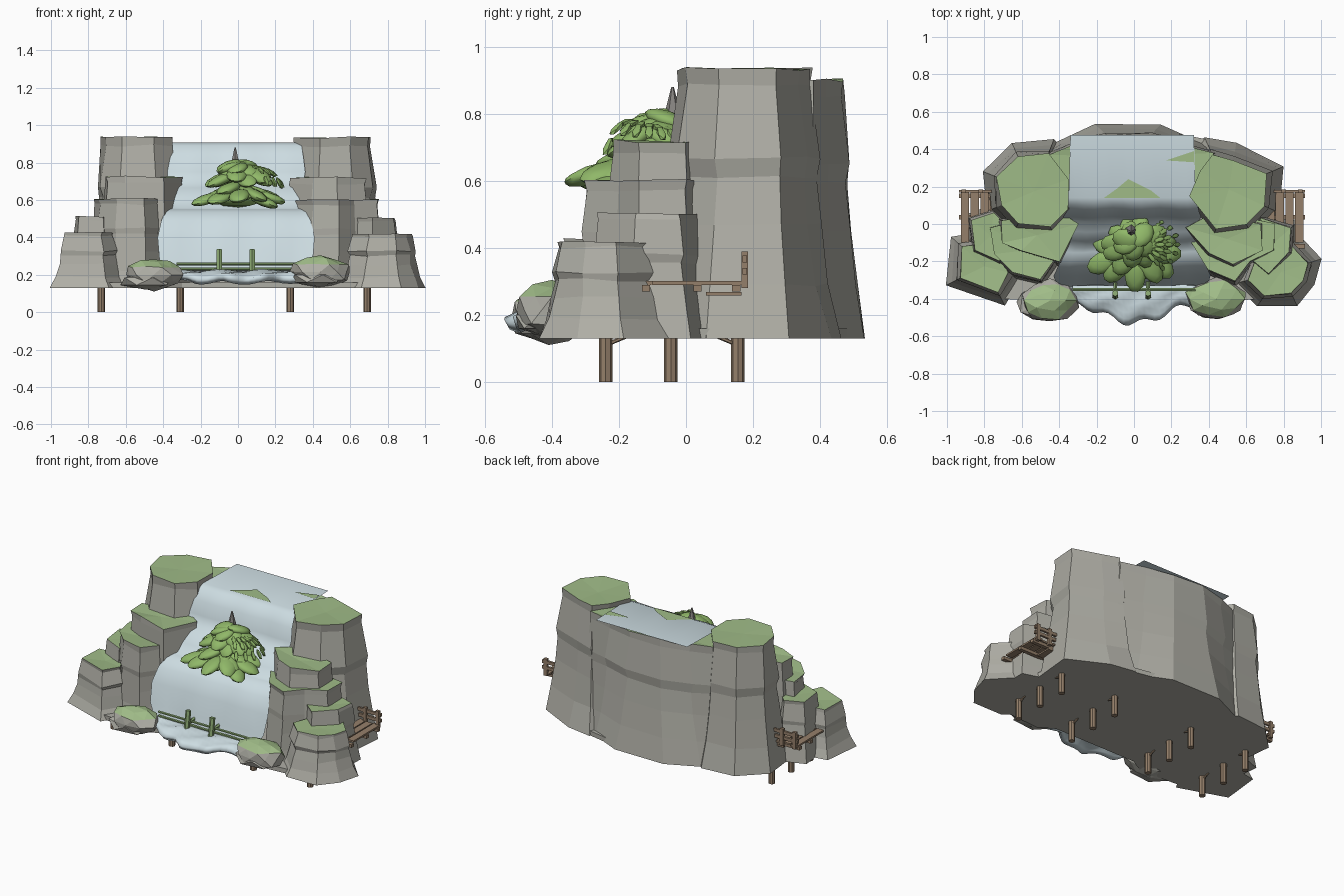
import bpy, bmesh, math, random
from mathutils import Vector, Matrix, Euler

random.seed(4)
cube = bpy.data.objects.get("Cube")
if cube:
    bpy.data.objects.remove(cube)


def material(name, rgb):
    m = bpy.data.materials.new(name)
    m.use_nodes = True
    m.diffuse_color = (*rgb, 1)
    m.node_tree.nodes["Principled BSDF"].inputs["Base Color"].default_value = (*rgb, 1)
    return m


ROCK = material("grey rock", (0.43, 0.425, 0.38))
GRASS = material("grass green", (0.35, 0.50, 0.245))
WATER = material("pale water", (0.61, 0.72, 0.76))
LEAF = material("leaf green", (0.28, 0.48, 0.14))
WOOD = material("brown wood", (0.30, 0.215, 0.145))
MOSS = material("mossy wood", (0.26, 0.40, 0.17))
BARK = material("grey bark", (0.24, 0.23, 0.22))


def finish(name, bm, mats, smooth=None):
    me = bpy.data.meshes.new(name)
    bmesh.ops.recalc_face_normals(bm, faces=bm.faces)
    bm.to_mesh(me)
    bm.free()
    ob = bpy.data.objects.new(name, me)
    bpy.context.collection.objects.link(ob)
    for m in mats:
        me.materials.append(m)
    if smooth:
        bpy.ops.object.select_all(action="DESELECT")
        ob.select_set(True)
        bpy.context.view_layer.objects.active = ob
        bpy.ops.object.shade_smooth_by_angle(angle=math.radians(smooth))
    return ob


def add_box(bm, lo, hi):
    lo, hi = Vector(lo), Vector(hi)
    mat = Matrix.Translation((lo + hi) / 2) @ Matrix.Diagonal((*(hi - lo), 1))
    bmesh.ops.create_cube(bm, size=1, matrix=mat)


def add_blob(bm, loc, scale, rot=(0, 0, 0), sub=2):
    mat = Matrix.LocRotScale(Vector(loc), Euler(rot), Vector(scale))
    return bmesh.ops.create_icosphere(bm, subdivisions=sub, radius=1, matrix=mat)["verts"]


def add_bar(bm, a, b, r, sides=8):
    a, b = Vector(a), Vector(b)
    q = (b - a).to_track_quat("Z", "Y").to_matrix().to_4x4()
    bmesh.ops.create_cone(bm, cap_ends=True, segments=sides, radius1=r, radius2=r,
                          depth=(b - a).length, matrix=Matrix.Translation((a + b) / 2) @ q)


BASE = 0.13
LAYERS = ((0, 1), (0.2, 0.62), (0.42, 0.34), (0.6, 0.2), (0.67, 0.3), (0.94, 0), (1, 0.04))


def cliff(name, outline, top, flare):
    """Stacked rings that flare toward the foot, capped with grass."""
    bm = bmesh.new()
    mid = sum((Vector(p) for p in outline), Vector((0, 0))) / len(outline)

    def ring(z, push, jit):
        vs = []
        for p in outline:
            d = (Vector(p) - mid).normalized()
            q = Vector(p) + d * (push + random.uniform(-jit, jit))
            vs.append(bm.verts.new((q.x, q.y, z + random.uniform(-jit, jit) * (z > BASE))))
        return vs

    rings = [ring(BASE + (top - BASE) * t, flare * f, 0.006) for t, f in LAYERS]
    n = len(outline)
    for a, b in zip(rings, rings[1:]):
        for i in range(n):
            bm.faces.new((a[i], a[(i + 1) % n], b[(i + 1) % n], b[i]))
    bm.faces.new(rings[0])
    # Grass fan, slightly sunken at its centre
    hub = bm.verts.new((mid.x, mid.y, top - 0.008))
    for i in range(n):
        bm.faces.new((rings[-1][i], rings[-1][(i + 1) % n], hub)).material_index = 1
    finish(name, bm, (ROCK, GRASS))


# Tall columns and back wall
cliff("right_tall_cliff", [(-.71, .1), (-.73, .25), (-.62, .36), (-.46, .37), (-.35, .24),
                           (-.35, .08), (-.45, -.01), (-.62, 0)], .94, .085)
cliff("left_tall_cliff", [(.3, .15), (.36, .28), (.42, .37), (.53, .33), (.71, .27),
                          (.69, .1), (.6, .0), (.44, -.02)], .935, .1)
cliff("back_cliff", [(-.42, .17), (.42, .17), (.42, .38), (.26, .42), (.08, .465),
                     (-.14, .47), (-.32, .42), (-.45, .37)], .9, .095)

# Stepped side terraces
cliff("right_upper_terrace", [(-.71, .02), (-.70, -.1), (-.6, -.14), (-.4, -.2),
                              (-.3, 0), (-.4, .06)], .725, .05)
cliff("right_middle_terrace", [(-.77, -.02), (-.74, -.16), (-.65, -.26), (-.5, -.3),
                               (-.43, -.2), (-.38, -.08), (-.55, .04)], .605, .03)
cliff("right_outer_terrace", [(-.87, .02), (-.85, -.14), (-.72, -.2), (-.64, -.05), (-.75, .06)], .515, .05)
cliff("right_low_terrace", [(-.92, -.12), (-.93, -.29), (-.73, -.36), (-.67, -.26), (-.75, -.1)], .425, .08)
cliff("left_upper_terrace", [(.68, .0), (.68, -.14), (.53, -.22), (.4, -.16), (.28, -.02), (.42, .06)], .72, .04)
cliff("left_middle_terrace", [(.75, 0), (.74, -.14), (.62, -.2), (.54, -.3), (.4, -.24),
                              (.31, -.1), (.5, .05)], .6, .04)
cliff("left_outer_terrace", [(.84, -.02), (.83, -.15), (.72, -.26), (.6, -.16), (.68, .03)], .505, .05)
cliff("left_low_terrace", [(.93, -.21), (.9, -.3), (.84, -.37), (.7, -.38), (.61, -.3), (.68, -.12), (.84, -.12)], .42, .075)

# Floor slab that ties the cliffs together
bm = bmesh.new()
slab = [(-.95, -.3), (-.7, -.4), (-.4, -.42), (-.3, -.36), (.3, -.36), (.4, -.42), (.68, -.4),
        (.93, -.25), (.78, .02), (.74, .28), (.4, .45), (0, .53), (-.4, .43), (-.74, .28), (-.78, .02)]
face = bm.faces.new([bm.verts.new((x, y, BASE)) for x, y in slab])
new = bmesh.ops.extrude_face_region(bm, geom=[face])["geom"]
bmesh.ops.translate(bm, vec=(0, 0, .03), verts=[v for v in new if isinstance(v, bmesh.types.BMVert)])
finish("floor_slab", bm, (ROCK,))

# Three-step waterfall: profile of (y, z, half width) swept across x
bm = bmesh.new()
profile = [(.475, .907, .33), (.14, .907, .34), (.1, .89, .35), (.06, .83, .36), (.035, .75, .37),
           (.02, .69, .36), (-.04, .665, .34), (-.09, .61, .34), (-.125, .555, .35), (-.15, .55, .37),
           (-.19, .535, .38), (-.235, .49, .4), (-.275, .4, .42), (-.305, .28, .41), (-.33, .2, .36), (-.4, .19, .33)]
cols = 14
rows = []
for k, (y, z, w) in enumerate(profile):
    wave = 0 if k < 2 else 0.004
    rows.append([bm.verts.new((-.01 + w * (2 * i / cols - 1), y + wave * math.sin(i * 1.3 + k * .3), z))
                 for i in range(cols + 1)])
for a, b in zip(rows, rows[1:]):
    for i in range(cols):
        bm.faces.new((a[i], a[i + 1], b[i + 1], b[i]))
finish("waterfall", bm, (WATER,), 60)

# Grass showing through the stream at the top
bm = bmesh.new()
for patch in ([(-.16, .14), (.14, .14), (.09, .18), (-.03, .24), (-.09, .19)], [(.17, .34), (.32, .33), (.32, .39)]):
    bm.faces.new([bm.verts.new((x, y, .911)) for x, y in patch])
finish("stream_grass", bm, (GRASS,))

# Foam sheet with a scalloped front edge at the foot of the falls
bm = bmesh.new()
nx, ny = 24, 6
rows = []
for i in range(nx + 1):
    x = -.33 + .66 * i / nx
    front = -.43 - .1 * math.cos(x * 4.6) ** 2 + .018 * math.sin(x * 34)
    rows.append([])
    for j in range(ny + 1):
        t = j / ny
        z = .222 - .035 * t ** 3 + .011 * math.sin(x * 27 + 4 * t) * math.sin(3 + 5 * t)
        rows[-1].append(bm.verts.new((x, -.33 + (front + .33) * t, z)))
for a, b in zip(rows, rows[1:]):
    for j in range(ny):
        bm.faces.new((a[j], b[j], b[j + 1], a[j + 1]))
sheet = finish("foam", bm, (WATER,), 60)
solid = sheet.modifiers.new("thickness", "SOLIDIFY")
solid.thickness = .035

# Front boulders with grassy tops
for side, loc, size, foot in (("right", (-.45, -.41, .2), (.155, .115, .085), (-.49, -.43, .165)),
                              ("left", (.44, -.4, .215), (.165, .11, .085), (.42, -.42, .18))):
    bm = bmesh.new()
    for v in add_blob(bm, loc, size):
        v.co = Vector(loc) + (v.co - Vector(loc)) * random.uniform(.88, 1.08)
    add_blob(bm, foot, (.155, .1, .045), (0, 0, -.1), 1)
    bm.normal_update()
    for f in bm.faces:
        f.material_index = int(f.normal.z > .5 and f.calc_center_median().z > .235)
    finish(side + "_boulder", bm, (ROCK, GRASS))

# Bush of overlapping leaves: a wide lower tier set forward, a smaller upper tier
bm = bmesh.new()
for count, radius, cy, z, length, droop in ((11, .15, -.15, .61, .095, .3), (9, .09, -.14, .65, .09, .3),
                                            (10, .085, -.1, .73, .09, .4), (7, .05, -.09, .77, .075, .3)):
    for i in range(count):
        a = 2 * math.pi * (i + random.uniform(-.3, .3)) / count
        r = radius * random.uniform(.8, 1.15)
        loc = (.01 + r * 1.15 * math.cos(a), cy + r * .75 * math.sin(a), z + random.uniform(-.025, .02))
        add_blob(bm, loc, (length, .058, .027), (random.uniform(-.4, .4), droop, a))
add_blob(bm, (0, -.12, .62), (.15, .12, .06))
add_blob(bm, (0, -.1, .73), (.11, .08, .05))
# Trailing fronds on one side
for i in range(7):
    a = -.9 + i * .3
    for step in range(3):
        r = .12 + .045 * step
        add_blob(bm, (.02 + r * math.cos(a), -.11 + r * .75 * math.sin(a), .775 - .018 * step ** 2 - .004 * i),
                 (.035, .014, .01), (0, .25 + .4 * step, a), 1)
finish("bush", bm, (LEAF,), 40)

# Trunk ending in a bare spike
bm = bmesh.new()
bmesh.ops.create_cone(bm, cap_ends=True, segments=6, radius1=.065, radius2=.004, depth=.24,
                      matrix=Matrix.Translation((-.015, -.04, .76)))
finish("trunk_spike", bm, (BARK,))

# Mossy railing in front of the falls
bm = bmesh.new()
for z in (.232, .258):
    add_bar(bm, (-.33, -.35, z), (.33, -.35, z), .008, 6)
for x in (-.1, .075):
    add_bar(bm, (x, -.39, .2), (x, -.37, .335), .017, 6)
    add_bar(bm, (x, -.3, .26), (x, -.38, .25), .011, 6)
finish("mossy_railing", bm, (MOSS,))

# Pilings with short braces
bm = bmesh.new()
for x in (-.73, -.31, .28, .69):
    for y in (-.24, -.045, .155):
        add_bar(bm, (x, y, 0), (x, y, .16), .02)
    for y, lean in ((-.24, .06), (.155, -.06)):
        add_bar(bm, (x, y, .11), (x, y + lean, .135), .006, 6)
finish("pilings", bm, (WOOD,))

# Side decks: planks on cross beams, with a railing at the rear
for name, s, shift in (("right", -1, 0), ("left", 1, -.02)):
    bm = bmesh.new()
    for i in range(4):
        x = .725 + .052 * i
        add_box(bm, (x, -.15 + .05 * (i % 2), .29), (x + .045, .17 + .01 * (i % 2), .301))
    for y in (-.12, .035, .15):
        add_box(bm, (.66, y - .012, .27), (.935, y + .012, .29))
    for x in (.72, .82, .91):
        add_box(bm, (x - .012, .165, .28), (x + .012, .185, .39))
    for z in (.33, .367):
        add_box(bm, (.66, .168, z - .01), (.935, .182, z + .01))
    add_box(bm, (.72, .06, .258), (.82, .165, .268))
    bmesh.ops.translate(bm, vec=(shift, 0, 0), verts=bm.verts)
    bmesh.ops.scale(bm, vec=(s, 1, 1), verts=bm.verts)
    finish(name + "_deck", bm, (WOOD,))
